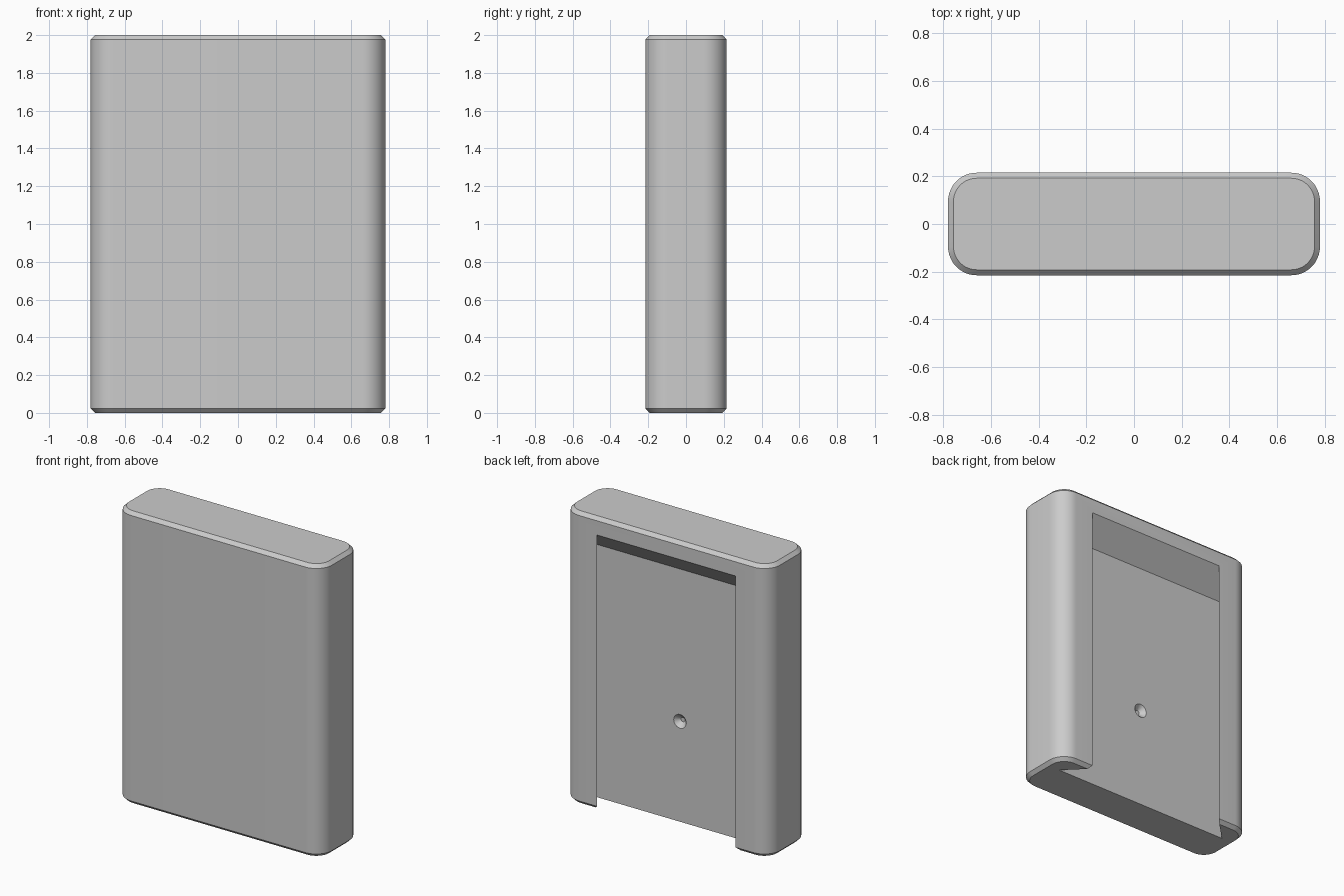
import bpy, bmesh, math
from mathutils import Matrix

default = bpy.data.objects.get("Cube")
if default:
    bpy.data.objects.remove(default, do_unlink=True)

HALF_W, HALF_D, HEIGHT = 0.78, 0.215, 2.0
RADIUS, CHAMFER = 0.12, 0.023
FLOOR_Y, MOUTH_X, SLOT_TOP = 0.065, 0.525, 1.73   # dovetail slot in the back
HOLE_Z = 0.687

grey = bpy.data.materials.new("light_grey")
grey.use_nodes = True
grey.diffuse_color = (0.6, 0.6, 0.6, 1)
grey.node_tree.nodes["Principled BSDF"].inputs["Base Color"].default_value = (0.6, 0.6, 0.6, 1)


def make_object(name, bm):
    bmesh.ops.recalc_face_normals(bm, faces=bm.faces)
    mesh = bpy.data.meshes.new(name)
    bm.to_mesh(mesh)
    bm.free()
    obj = bpy.data.objects.new(name, mesh)
    bpy.context.collection.objects.link(obj)
    mesh.materials.append(grey)
    return obj


def loft(name, rings):
    """Join rings of equal length with quads and cap both ends."""
    bm = bmesh.new()
    loops = [[bm.verts.new(p) for p in ring] for ring in rings]
    for low, high in zip(loops, loops[1:]):
        for i in range(len(low)):
            j = (i + 1) % len(low)
            bm.faces.new((low[i], low[j], high[j], high[i]))
    bm.faces.new(loops[0][::-1])
    bm.faces.new(loops[-1])
    return make_object(name, bm)


def rounded_ring(inset, z, steps=12):
    points = []
    r = RADIUS - inset
    for corner, (sx, sy) in enumerate(((1, 1), (-1, 1), (-1, -1), (1, -1))):
        for k in range(steps + 1):
            a = (corner + k / steps) * math.pi / 2
            points.append((sx * (HALF_W - RADIUS) + r * math.cos(a),
                           sy * (HALF_D - RADIUS) + r * math.sin(a), z))
    return points


# Rounded block with chamfered top and bottom
body = loft("holder_body", [rounded_ring(CHAMFER, 0), rounded_ring(0, CHAMFER),
                            rounded_ring(0, HEIGHT - CHAMFER), rounded_ring(CHAMFER, HEIGHT)])

# Dovetail slot, open at the bottom, with a sloped upper end
floor_x = MOUTH_X + HALF_D - FLOOR_Y
out = 0.1
profile = [(-floor_x, FLOOR_Y), (floor_x, FLOOR_Y),
           (MOUTH_X - out, HALF_D + out), (out - MOUTH_X, HALF_D + out)]
slot = loft("slot_cutter", [[(x, y, -out) for x, y in profile],
                            [(x, y, SLOT_TOP + y - FLOOR_Y) for x, y in profile]])

# Countersunk dimple in the slot floor
bm = bmesh.new()
bmesh.ops.create_cone(bm, cap_ends=True, segments=24, radius1=0.015, radius2=0.08, depth=0.065,
                      matrix=Matrix.Translation((0, FLOOR_Y, HOLE_Z)) @ Matrix.Rotation(-math.pi / 2, 4, "X"))
dimple = make_object("dimple_cutter", bm)

bpy.ops.object.select_all(action="DESELECT")
bpy.context.view_layer.objects.active = body
body.select_set(True)
for cutter in (slot, dimple):
    cutter.hide_render = True
    mod = body.modifiers.new("cut", "BOOLEAN")
    mod.operation, mod.solver, mod.object = "DIFFERENCE", "EXACT", cutter
    bpy.ops.object.modifier_apply(modifier=mod.name)
    bpy.data.objects.remove(cutter, do_unlink=True)

bpy.ops.object.shade_smooth_by_angle(angle=math.radians(30))
